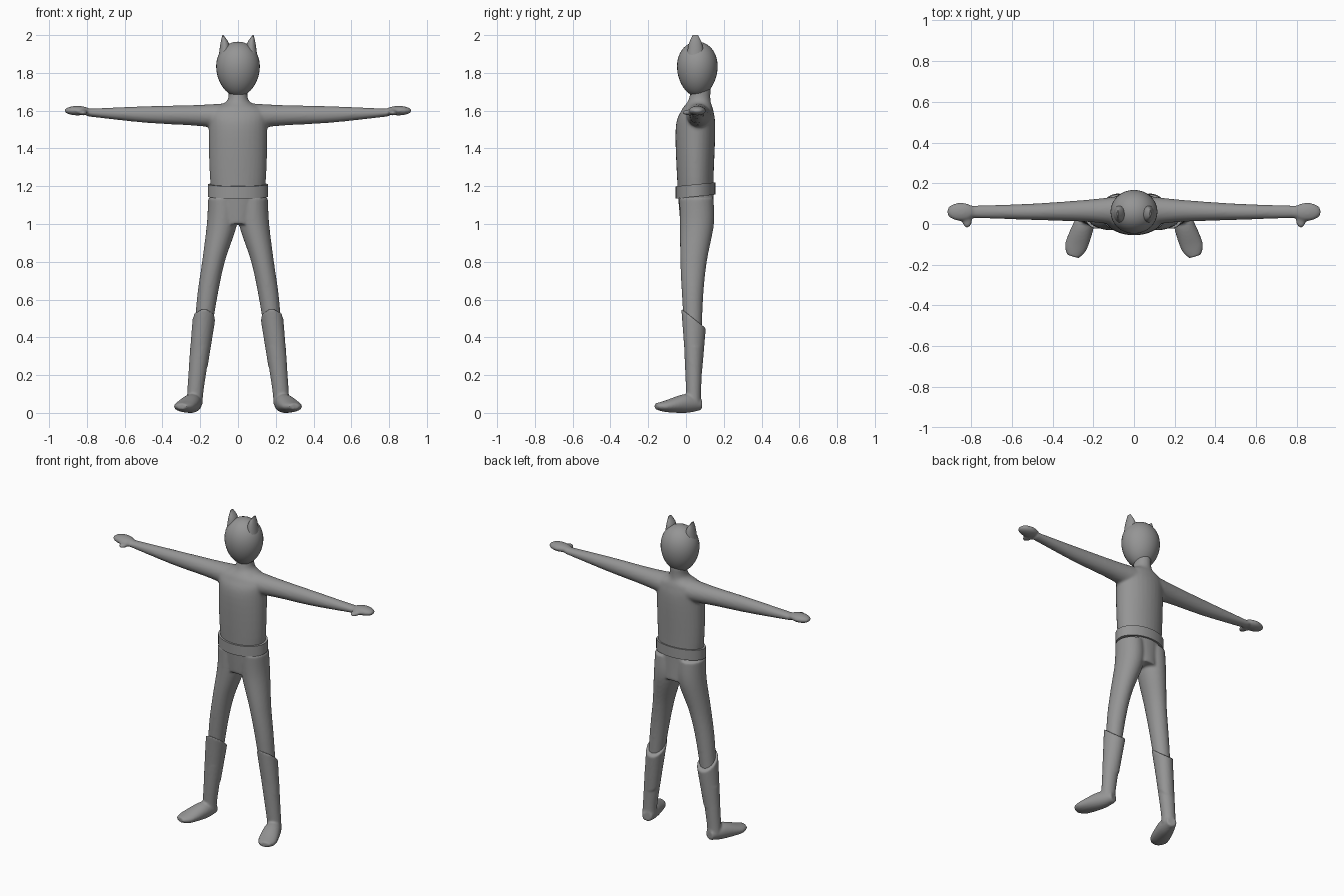
import bpy, bmesh, math
from mathutils import Matrix, Vector

cube = bpy.data.objects.get("Cube")
if cube:
    bpy.data.objects.remove(cube, do_unlink=True)

colour = (0.3, 0.3, 0.3, 1)
grey = bpy.data.materials.new("plain grey")
grey.use_nodes = True
grey.diffuse_color = colour
grey.node_tree.nodes["Principled BSDF"].inputs["Base Color"].default_value = colour

SIDEWAYS, DEPTH, UPWARD = Vector((1, 0, 0)), Vector((0, 1, 0)), Vector((0, 0, 1))
SIDES = {"left": 1, "right": -1}


def spline(keys, steps=6):
    """Smooth curve through key tuples, every component blended alike."""
    keys = [Vector(key) for key in keys]
    padded = [keys[0]] + keys + [keys[-1]]
    result = []
    for before, start, end, after in zip(padded, padded[1:], padded[2:], padded[3:]):
        leave, arrive = (end - before) / 2, (after - start) / 2
        for step in range(steps):
            t = step / steps
            ease = t * t * (3 - 2 * t)
            result.append(start.lerp(end, ease)
                          + leave * t * (1 - t) ** 2
                          - arrive * t * t * (1 - t))
    return result + [keys[-1]]


def tube(bm, keys, across, along, side=1, sides=32):
    """Closed tube; each key holds a centre, then its two half widths."""
    rings = []
    for key in spline(keys):
        centre, wide, deep = Vector(key[:3]), key[3], key[4]
        ring = []
        for i in range(sides):
            angle = math.tau * i / sides
            point = (centre + across * wide * math.cos(angle)
                     + along * deep * math.sin(angle))
            point.x *= side
            ring.append(bm.verts.new(point))
        rings.append(ring)
    for low, high in zip(rings, rings[1:]):
        for i in range(sides):
            bm.faces.new((low[i - 1], low[i], high[i], high[i - 1]))
    bm.faces.new(rings[0])
    bm.faces.new(rings[-1])


def ball(bm, centre, radii, side=1):
    """Stretched sphere; returns its vertices."""
    place = Matrix.Translation((centre[0] * side, *centre[1:]))
    return bmesh.ops.create_uvsphere(
        bm, u_segments=32, v_segments=24, radius=1,
        matrix=place @ Matrix.Diagonal((*radii, 1)))["verts"]


def finish(name, bm, voxel=None, soften=0):
    """Make the object; a voxel size blends overlapping pieces into one skin."""
    bmesh.ops.recalc_face_normals(bm, faces=bm.faces)
    mesh = bpy.data.meshes.new(name)
    bm.to_mesh(mesh)
    bm.free()
    mesh.materials.append(grey)
    part = bpy.data.objects.new(name, mesh)
    bpy.context.collection.objects.link(part)
    bpy.ops.object.select_all(action='DESELECT')
    part.select_set(True)
    bpy.context.view_layer.objects.active = part
    bpy.ops.object.shade_smooth_by_angle(angle=math.radians(40))
    if voxel:
        blend = part.modifiers.new("blend", 'REMESH')
        blend.mode = 'VOXEL'
        blend.voxel_size = voxel
        blend.use_smooth_shade = True
        part.modifiers.new("soften", 'SMOOTH').iterations = soften


# Body: torso and neck, arms, hands and legs blended together
body = bmesh.new()
tube(body, [(0, .06, 1, .1, .09), (0, .05, 1.2, .145, .095), (0, .05, 1.5, .155, .105),
            (0, .06, 1.6, .15, .085), (0, .07, 1.65, .06, .06), (0, .08, 1.72, .05, .05)],
     SIDEWAYS, DEPTH)
for side in SIDES.values():
    tube(body, [(.05, .065, 1.57, .075, .07), (.22, .065, 1.575, .055, .055),
                (.5, .06, 1.58, .04, .043), (.8, .06, 1.59, .03, .02)],
         DEPTH, UPWARD, side)
    ball(body, (.85, .06, 1.6), (.07, .045, .025), side)
    ball(body, (.82, .02, 1.59), (.025, .04, .015), side)
    tube(body, [(.08, .055, 1.14, .078, .09), (.085, .058, 1, .08, .09),
                (.13, .04, .8, .06, .07), (.165, .035, .6, .053, .055),
                (.2, .04, .3, .04, .04)],
         SIDEWAYS, DEPTH, side)
finish("body", body, voxel=.008, soften=5)

# Head: egg that narrows steadily towards the chin
head = bmesh.new()
middle, half_height = Vector((0, .06, 1.82)), .145
for vert in ball(head, middle, (.115, .107, half_height)):
    offset = vert.co - middle
    taper = 1 + .1 * offset.z / half_height
    vert.co = middle + Vector((offset.x * taper, offset.y * taper, offset.z))
finish("head", head)

# Pointed ears, deeper front to back than wide
for label, side in SIDES.items():
    ear = bmesh.new()
    tube(ear, [(.07, .05, 1.86, .035, .05), (.07, .05, 1.95, .024, .036),
               (.08, .05, 2, .003, .014)], SIDEWAYS, DEPTH, side)
    finish(label + "_ear", ear)

# Belt: band raised slightly at the back
belt = bmesh.new()
tube(belt, [(0, .05, 1.145, .16, .105), (0, .05, 1.21, .16, .105)],
     SIDEWAYS, DEPTH + UPWARD * .1)
finish("belt", belt)

# Boots: cuff cut low behind the knee, shaft, and foot turned outward
cuff_slant = DEPTH - UPWARD * .8
foot_across = (SIDEWAYS + DEPTH * .3).normalized()
for label, side in SIDES.items():
    boot = bmesh.new()
    tube(boot, [(.18, .04, .5, .06, .065), (.21, .04, .25, .05, .045)],
         SIDEWAYS, cuff_slant, side)
    tube(boot, [(.2, .04, .35, .053, .05), (.225, .04, .12, .043, .04),
                (.23, .04, .05, .043, .04)], SIDEWAYS, DEPTH, side)
    tube(boot, [(.22, .08, .045, .03, .03), (.245, 0, .05, .05, .05),
                (.285, -.11, .035, .055, .03), (.3, -.16, .035, .03, .015)],
         foot_across, UPWARD, side)
    finish(label + "_boot", boot, voxel=.007, soften=3)
